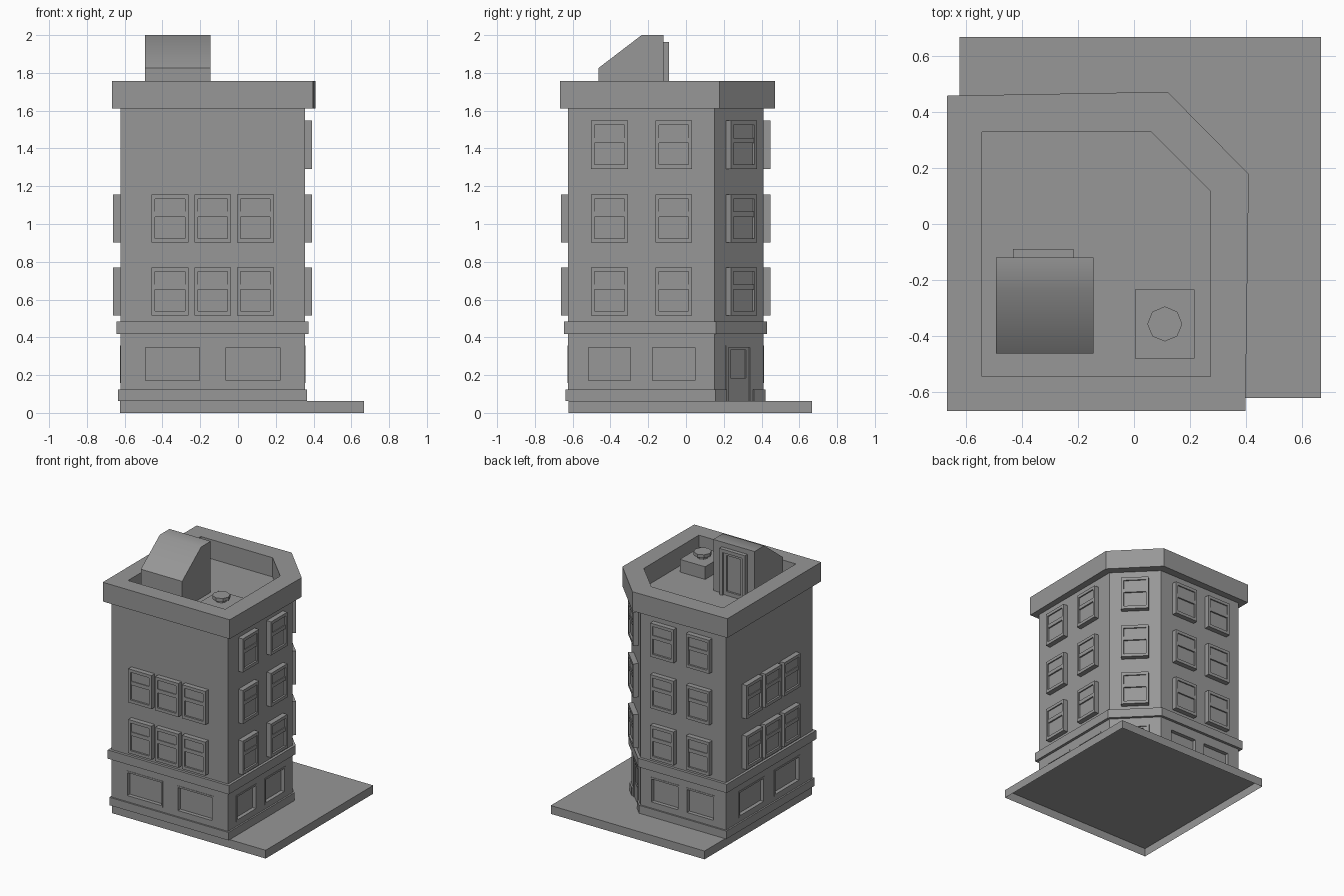
import bpy, bmesh
from math import radians, sqrt
from mathutils import Matrix, Vector

if "Cube" in bpy.data.objects:
    bpy.data.objects.remove(bpy.data.objects["Cube"])

stone = bpy.data.materials.new("stone grey")
stone.use_nodes = True
GREY = (0.31, 0.31, 0.31, 1)
stone.diffuse_color = GREY
stone.node_tree.nodes["Principled BSDF"].inputs["Base Color"].default_value = GREY

# Key heights
GROUND, ROOF, TOP = 0.063, 1.612, 1.758


def finish(name, bm):
    bmesh.ops.recalc_face_normals(bm, faces=bm.faces)
    mesh = bpy.data.meshes.new(name)
    bm.to_mesh(mesh)
    bm.free()
    mesh.materials.append(stone)
    obj = bpy.data.objects.new(name, mesh)
    bpy.context.collection.objects.link(obj)
    return obj


def footprint(d=0.0):
    """Wall outline with one cut-off corner, grown outward by d."""
    x0, y0, x1, y1 = -0.623 - d, -0.625 - d, 0.354 + d, 0.41 + d
    diagonal = 0.504 + d * sqrt(2)
    return [(x0, y0), (x1, y0), (x1, diagonal - x1), (diagonal - y1, y1), (x0, y1)]


def extrude(name, points, vector, open_start=False):
    bm = bmesh.new()
    face = bm.faces.new([bm.verts.new(p) for p in points])
    copy = bmesh.ops.extrude_face_region(bm, geom=[face], use_keep_orig=True)
    verts = [v for v in copy["geom"] if isinstance(v, bmesh.types.BMVert)]
    bmesh.ops.translate(bm, verts=verts, vec=vector)
    if open_start:
        bmesh.ops.delete(bm, geom=[face], context='FACES_ONLY')
    return finish(name, bm)


def prism(name, outline, z0, z1, open_bottom=False):
    return extrude(name, [(x, y, z0) for x, y in outline], Vector((0, 0, z1 - z0)), open_bottom)


def ring(name, outer, inner, z0, z1):
    bm = bmesh.new()
    loops = [[bm.verts.new((x, y, z)) for x, y in line]
             for line, z in ((outer, z0), (outer, z1), (inner, z1), (inner, z0))]
    n = len(outer)
    for k in range(4):
        a, b = loops[k], loops[(k + 1) % 4]
        for i in range(n):
            j = (i + 1) % n
            bm.faces.new((a[i], a[j], b[j], b[i]))
    return finish(name, bm)


def add_box(bm, wall, u0, u1, z0, z1, d0, d1):
    """Box on a wall: u along it, z up, d outward from its surface."""
    middle = Vector(((u0 + u1) / 2, -(d0 + d1) / 2, (z0 + z1) / 2))
    size = Matrix.Diagonal((u1 - u0, d1 - d0, z1 - z0, 1))
    bmesh.ops.create_cube(bm, size=1, matrix=wall @ Matrix.Translation(middle) @ size)


def boxes(name, wall, parts):
    bm = bmesh.new()
    for part in parts:
        add_box(bm, wall, *part)
    return finish(name, bm)


def wall_at(x, y, degrees):
    return Matrix.Translation((x, y, 0)) @ Matrix.Rotation(radians(degrees), 4, 'Z')


def surround(u, w, z0, z1, side, low, high, d0, d1):
    """Four bars round an opening; low may be zero."""
    a, b = u - w / 2, u + w / 2
    bars = [(a, a + side, z0, z1, d0, d1), (b - side, b, z0, z1, d0, d1),
            (a + side, b - side, z1 - high, z1, d0, d1)]
    if low:
        bars.append((a + side, b - side, z0, z0 + low, d0, d1))
    return bars


def sash_window(name, wall, u, z):
    out = 0.038
    parts = surround(u, 0.195, z, z + 0.255, 0.019, 0.023, 0.023, 0, out)
    a, b = u - 0.0785, u + 0.0785
    parts += [(a, b, z + 0.136, z + 0.164, 0, out - 0.003),
              (a, b, z + 0.164, z + 0.232, 0, out - 0.009),
              (a, b, z + 0.023, z + 0.136, 0, out - 0.014)]
    boxes(name, wall, parts)


# Walls: placement, sash centres, sash floors, shop window centres, shop width
FLOORS = [0.516, 0.901, 1.292]
walls = {
    "front": (wall_at(-0.134, -0.625, 0), (-0.226, 0, 0.226), 2, (-0.2125, 0.2125), 0.308),
    "side": (wall_at(0.354, -0.235, 90), (-0.17, 0.17), 3, (-0.17, 0.17), 0.245),
    "corner": (wall_at(0.224, 0.28, 135), (0,), 3, (), 0),
    "back": (wall_at(-0.26, 0.41, 180), (-0.15, 0.15), 3, (-0.15, 0.15), 0.245),
    "far_side": (wall_at(-0.623, -0.1075, 270), (-0.226, 0, 0.226), 2, (-0.2125, 0.2125), 0.308),
}
corner = walls["corner"][0]

# Ground slab (a shell open underneath), main walls and stone bands
slab = [(-0.624, -0.622), (0.668, -0.622), (0.668, 0.668), (-0.624, 0.668)]
prism("ground_slab", slab, 0, GROUND, open_bottom=True)
body = prism("main_walls", footprint(), GROUND, ROOF)
plinth = prism("plinth", footprint(0.012), GROUND, 0.123)
prism("floor_band", footprint(0.02), 0.417, 0.483)
cornice = [(-0.668, -0.668), (0.398, -0.668), (0.41, 0.178), (0.12, 0.472), (-0.668, 0.458)]
ring("cornice_parapet", cornice, footprint(-0.081), ROOF, TOP)

# Cut the shop window and doorway recesses
DEPTH, DOOR_DEPTH = -0.026, -0.012
cut = bmesh.new()
add_box(cut, corner, -0.1, 0.1, 0.03, 0.358, DOOR_DEPTH, 0.1)
for wall, _, _, shops, width in walls.values():
    for u in shops:
        add_box(cut, wall, u - width / 2, u + width / 2, 0.158, 0.358, DEPTH, 0.1)
cutter = finish("recess_cutter", cut)
cutter.hide_render = True
for obj in (body, plinth):
    mod = obj.modifiers.new("recesses", 'BOOLEAN')
    mod.operation, mod.solver, mod.object = 'DIFFERENCE', 'EXACT', cutter
    bpy.context.view_layer.objects.active = obj
    bpy.ops.object.modifier_apply(modifier=mod.name)
bpy.data.objects.remove(cutter)

# Sash windows and shop window frames
for side, (wall, sashes, count, shops, width) in walls.items():
    for level, z in enumerate(FLOORS[:count]):
        for i, u in enumerate(sashes):
            sash_window(f"{side}_window_{level + 1}_{i + 1}", wall, u, z)
    for i, u in enumerate(shops):
        boxes(f"{side}_shop_frame_{i + 1}", wall,
              surround(u, width, 0.158, 0.358, 0.011, 0.013, 0.013, DEPTH, 0.003))

# Street door in the cut corner
boxes("street_door_frame", corner, surround(0, 0.2, GROUND, 0.358, 0.02, 0, 0.012, DOOR_DEPTH, 0.004))
boxes("street_door", corner, surround(0, 0.16, GROUND, 0.346, 0.022, 0.122, 0.012, DOOR_DEPTH, -0.004))

# Stair hut on the roof, with its door
profile = [(-0.463, ROOF), (-0.12, ROOF), (-0.12, 2.0), (-0.235, 2.0), (-0.463, 1.826)]
hut = extrude("stair_hut", [(-0.492, y, z) for y, z in profile], Vector((0.347, 0, 0)))
bpy.ops.object.select_all(action='DESELECT')
hut.select_set(True)
bpy.context.view_layer.objects.active = hut
bpy.ops.object.shade_smooth_by_angle(angle=radians(40))
hut_wall = wall_at(-0.324, -0.12, 180)
boxes("hut_door_frame", hut_wall, surround(0, 0.215, ROOF, 1.963, 0.026, 0, 0.026, 0, 0.03))
boxes("hut_door", hut_wall, surround(0, 0.163, ROOF, 1.937, 0.022, 0.03, 0.022, 0, 0.014))

# Roof vent: box, stem and octagonal cap
vent = wall_at(0.11, -0.357, 0)
boxes("vent_box", vent, [(-0.1065, 0.1065, ROOF, 1.708, -0.1225, 0.1225)])
for name, radius, z0, z1 in (("vent_stem", 0.04, 1.708, 1.727), ("vent_cap", 0.0625, 1.727, 1.752)):
    bm = bmesh.new()
    bmesh.ops.create_cone(bm, cap_ends=True, segments=8, radius1=radius, radius2=radius,
                          depth=z1 - z0, matrix=vent @ Matrix.Translation((0, 0, (z0 + z1) / 2)))
    finish(name, bm)
